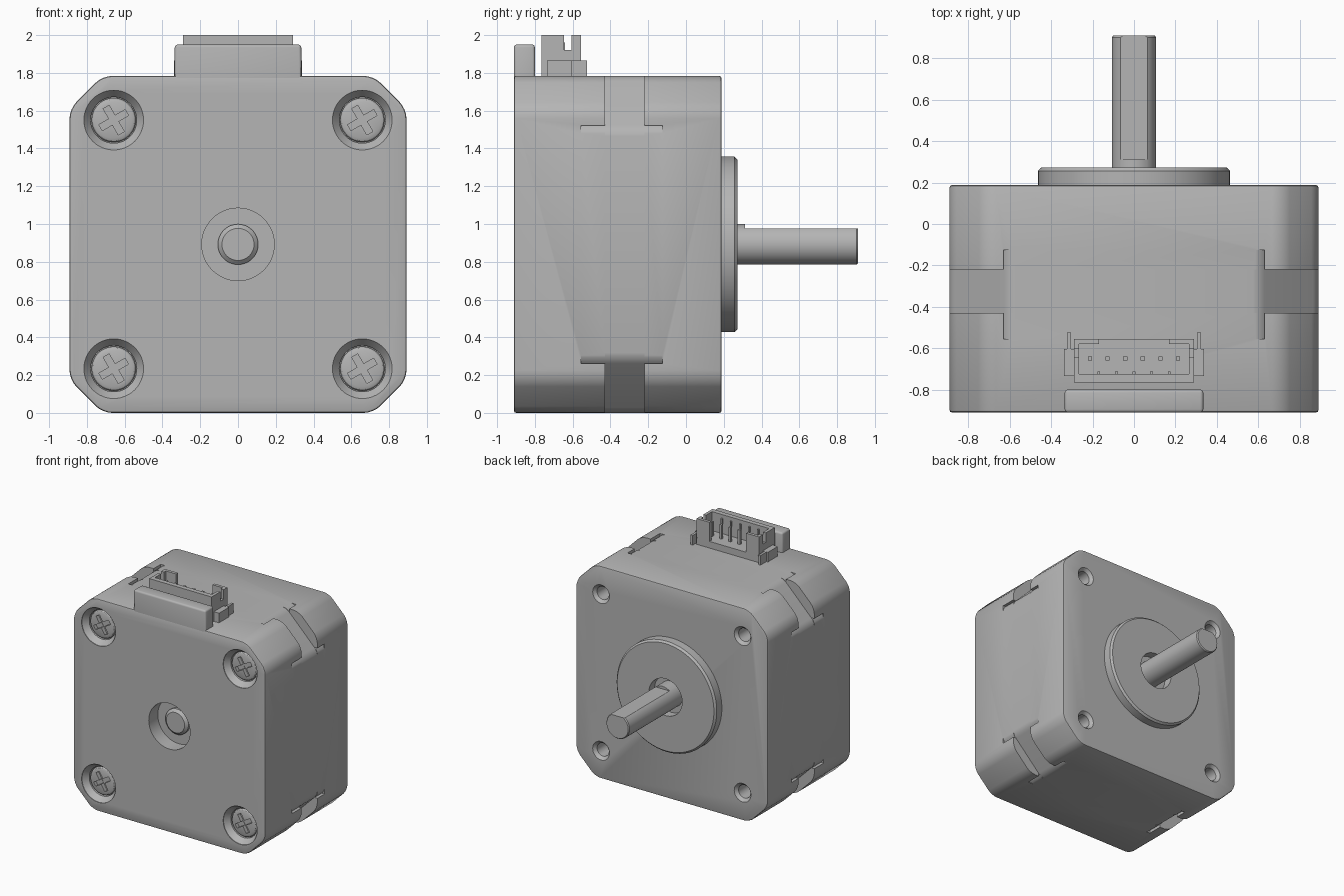
import bpy, bmesh, math
from mathutils import Vector

if "Cube" in bpy.data.objects:
    bpy.data.objects.remove(bpy.data.objects["Cube"], do_unlink=True)

GREY = (0.46, 0.46, 0.46, 1)
metal = bpy.data.materials.new("plain grey")
metal.use_nodes = True
metal.diffuse_color = GREY
metal.node_tree.nodes["Principled BSDF"].inputs["Base Color"].default_value = GREY

H = 0.892               # half width of the body, also its centre height
FRONT, BACK = -0.911, 0.188
SCREW = 0.658           # screw offset from the centre axis
CORNERS = [(sx, sz) for sx in (-1, 1) for sz in (-1, 1)]


def finish(name, bm, loc=(0, 0, 0)):
    bmesh.ops.recalc_face_normals(bm, faces=bm.faces)
    me = bpy.data.meshes.new(name)
    bm.to_mesh(me)
    bm.free()
    me.materials.append(metal)
    ob = bpy.data.objects.new(name, me)
    ob.location = loc
    bpy.context.collection.objects.link(ob)
    return ob


def box(name, x, y, z, turn=0, bevel=0):
    """Box from three (low, high) ranges, optionally rounded except at its base."""
    lo, hi = Vector((x[0], y[0], z[0])), Vector((x[1], y[1], z[1]))
    bm = bmesh.new()
    bmesh.ops.create_cube(bm, size=1)
    bmesh.ops.scale(bm, vec=hi - lo, verts=bm.verts)
    if bevel:
        edges = [e for e in bm.edges if max(v.co.z for v in e.verts) > 0]
        bmesh.ops.bevel(bm, geom=edges, offset=bevel, segments=3, profile=0.5, affect='EDGES')
    ob = finish(name, bm, (lo + hi) / 2)
    ob.rotation_euler.y = turn
    return ob


def lathe(name, profile, x=0, z=0, steps=48):
    """Turn (radius, y) points around an axis parallel to y."""
    bm = bmesh.new()
    vs = [bm.verts.new((r, y, 0)) for r, y in profile]
    es = [bm.edges.new(p) for p in zip(vs, vs[1:])]
    bmesh.ops.spin(bm, geom=vs + es, cent=(0, 0, 0), axis=(0, 1, 0),
                   angle=math.tau, steps=steps)
    bmesh.ops.remove_doubles(bm, verts=bm.verts, dist=1e-5)
    return finish(name, bm, (x, 0, H + z))


def prism_mesh(points, y0, y1):
    """Extrude an (x, z) outline along y."""
    bm = bmesh.new()
    face = bm.faces.new([bm.verts.new((x, y0, z)) for x, z in points])
    new = bmesh.ops.extrude_face_region(bm, geom=[face])["geom"]
    for v in new:
        if isinstance(v, bmesh.types.BMVert):
            v.co.y = y1
    bmesh.ops.recalc_face_normals(bm, faces=bm.faces)
    return bm


def cut(target, cutter):
    cutter.hide_render = True
    mod = target.modifiers.new("cut", 'BOOLEAN')
    mod.operation, mod.solver, mod.object = 'DIFFERENCE', 'EXACT', cutter
    deps = bpy.context.evaluated_depsgraph_get()
    me = bpy.data.meshes.new_from_object(target.evaluated_get(deps))
    target.modifiers.clear()
    target.data = me
    bpy.data.objects.remove(cutter, do_unlink=True)


# Body: chamfered block with softened edges
c = H - 0.175
outline = [(H, -c), (H, c), (c, H), (-c, H), (-H, c), (-H, -c), (-c, -H), (c, -H)]
bm = prism_mesh(outline, FRONT, BACK)
long_edges = [e for e in bm.edges if abs(e.verts[0].co.y - e.verts[1].co.y) > 0.5]
bmesh.ops.bevel(bm, geom=long_edges, offset=0.05, segments=4, profile=0.5, affect='EDGES')
rims = [e for e in bm.edges if abs(e.verts[0].co.y - e.verts[1].co.y) < 0.01]
bmesh.ops.bevel(bm, geom=rims, offset=0.012, segments=2, profile=0.5, affect='EDGES')
body = finish("body", bm, (0, 0, H))

# Corner slots: a bent-in strip with short wings where the bend starts
BEND, START = 0.1, 0.56


def bend(gap):
    angles = [math.radians(45) * i / 6 for i in range(7)]
    return [(H - BEND + gap + BEND * math.cos(a), START + BEND * math.sin(a)) for a in angles]


def swap(points):
    return [(z, x) for x, z in points]


far = H + 0.1
arc, wing_arc = bend(0.001), bend(0.004)
slot = [(far, START)] + arc + swap(arc)[::-1] + [(START, far), (far, far)]
wing = [(far, START)] + wing_arc + [(far, wing_arc[-1][1])]
for sx, sz in CORNERS:
    for shape, y0, y1 in ((slot, -0.43, -0.22), (wing, -0.555, -0.125), (swap(wing), -0.555, -0.125)):
        points = [(sx * x, sz * z) for x, z in shape]
        cut(body, finish("slot_cutter", prism_mesh(points, y0, y1), (0, 0, H)))

# Screw recesses in front, threaded holes behind, bearing recess in the middle
for sx, sz in CORNERS:
    x, z = sx * SCREW, sz * SCREW
    cut(body, lathe("recess_cutter", [(0, FRONT - 0.05), (0.158, FRONT - 0.05), (0.158, FRONT + 0.005),
                                      (0.122, FRONT + 0.05), (0.122, FRONT + 0.08), (0, FRONT + 0.08)], x, z))
    cut(body, lathe("hole_cutter", [(0, BACK + 0.05), (0.078, BACK + 0.05), (0.078, BACK),
                                    (0.055, BACK - 0.025), (0.055, BACK - 0.2), (0, BACK - 0.2)], x, z, 32))
cut(body, lathe("bearing_cutter", [(0, FRONT - 0.05), (0.192, FRONT - 0.05), (0.192, FRONT + 0.12),
                                   (0, FRONT + 0.12)]))

# Cross-head screws
for i, (sx, sz) in enumerate(CORNERS):
    x, z = sx * SCREW, sz * SCREW
    top = FRONT + 0.045
    screw = lathe(f"screw_{i + 1}", [(0, top), (0.095, top), (0.11, top + 0.006), (0.117, top + 0.016),
                                     (0.117, top + 0.06), (0, top + 0.06)], x, z)
    for long, wide, depth in ((0.08, 0.018, 0.03), (0.018, 0.08, 0.032)):
        cut(screw, box("cross_cutter", (x - long, x + long), (top - 0.03, top + depth),
                       (H + z - wide, H + z + wide), math.radians(-30)))

# Pilot flange with a central hole
rim = 0.272
flange = lathe("flange", [(0, BACK - 0.02), (0.465, BACK - 0.02), (0.465, rim - 0.016),
                          (0.45, rim), (0, rim)], steps=96)
cut(flange, lathe("flange_cutter", [(0, rim + 0.05), (0.155, rim + 0.05), (0.155, rim - 0.075),
                                    (0, rim - 0.075)]))

# Output shaft with a flat on top
shaft = lathe("shaft", [(0, FRONT + 0.08), (0.085, FRONT + 0.08), (0.107, FRONT + 0.1),
                        (0.107, 0.902), (0.1, 0.911), (0, 0.911)])
cut(shaft, box("flat_cutter", (-0.2, 0.2), (0.312, 1), (H + 0.085, H + 0.3)))

# Raised tab on the front edge
box("front_tab", (-0.335, 0.335), (FRONT, -0.8), (1.772, 1.95), bevel=0.015)

# Connector housing: open at the top and in the middle of its back wall
deck, rim = 1.78, 2.0
box("connector_floor", (-0.29, 0.29), (-0.765, -0.555), (deck, 1.84))
box("connector_front_wall", (-0.29, 0.29), (-0.765, -0.725), (deck, rim))
for side, s in (("left", 1), ("right", -1)):
    def span(a, b):
        return tuple(sorted((s * a, s * b)))
    box(f"connector_{side}_wall_front", span(0.265, 0.29), (-0.73, -0.645), (deck, rim))
    box(f"connector_{side}_wall_notch", span(0.265, 0.29), (-0.645, -0.605), (deck, 1.92))
    box(f"connector_{side}_wall_back", span(0.265, 0.29), (-0.605, -0.556), (deck, rim))
    box(f"connector_{side}_back_wall", span(0.17, 0.28), (-0.58, -0.555), (deck, rim))
    box(f"connector_{side}_foot", span(0.285, 0.338), (-0.735, -0.605), (deck, 1.865))
    box(f"connector_{side}_foot_arm", span(0.305, 0.325), (-0.61, -0.525), (deck, 1.865))

# Contact pins and ribs between them
for i in range(6):
    x = (i - 2.5) * 0.085
    box(f"pin_{i + 1}", (x - 0.01, x + 0.01), (-0.66, -0.64), (1.82, 1.96))
    if i < 5:
        box(f"rib_{i + 1}", (x + 0.036, x + 0.049), (-0.73, -0.712), (1.82, 1.97))

# Smooth the round surfaces and keep the edges crisp
bpy.ops.object.select_all(action='DESELECT')
for ob in bpy.context.collection.objects:
    if ob.type == 'MESH' and metal.name in ob.data.materials:
        ob.select_set(True)
        bpy.context.view_layer.objects.active = ob
bpy.ops.object.shade_smooth_by_angle(angle=math.radians(30))
